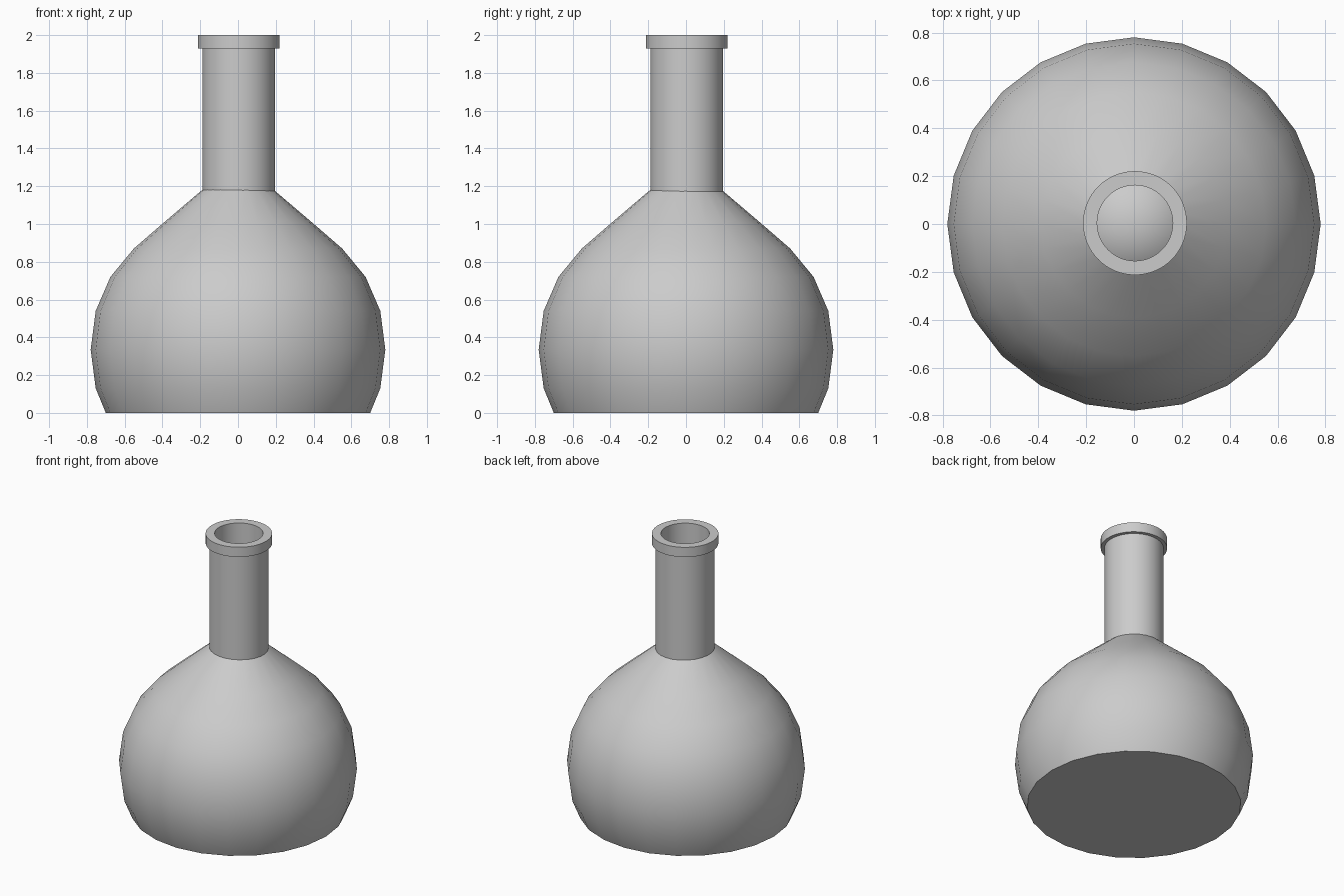
import bpy, bmesh, math

if "Cube" in bpy.data.objects:
    bpy.data.objects.remove(bpy.data.objects["Cube"])


def lathe(name, profile, sides, closed=False, offset=(0, 0), angle=35):
    """Revolve (radius, z) points round the z axis; radius 0 becomes a pole."""
    bm = bmesh.new()
    rings = []
    for r, z in profile:
        if r == 0:
            rings.append([bm.verts.new((offset[0], offset[1], z))] * sides)
        else:
            rings.append([bm.verts.new((offset[0] + r * math.cos(2 * math.pi * i / sides),
                                        offset[1] + r * math.sin(2 * math.pi * i / sides), z))
                          for i in range(sides)])
    pairs = list(zip(rings, rings[1:]))
    if closed:
        pairs.append((rings[-1], rings[0]))
    else:
        bm.faces.new(list(reversed(rings[0])))
    for a, b in pairs:
        for i in range(sides):
            j = (i + 1) % sides
            corners = list(dict.fromkeys((a[i], a[j], b[j], b[i])))
            bm.faces.new(corners)
    bmesh.ops.recalc_face_normals(bm, faces=bm.faces)
    mesh = bpy.data.meshes.new(name)
    bm.to_mesh(mesh)
    bm.free()
    obj = bpy.data.objects.new(name, mesh)
    bpy.context.collection.objects.link(obj)
    bpy.ops.object.select_all(action='DESELECT')
    obj.select_set(True)
    bpy.context.view_layer.objects.active = obj
    bpy.ops.object.shade_smooth_by_angle(angle=math.radians(angle))
    return obj


# Body: a 24-sided sphere cut flat at the base, with its top drawn up to a point
R = 0.78
heights = [0.13, 0.335, 0.54, 0.72, 0.87, 1.01, 1.17]
body_profile = [(0.70, 0)]
body_profile += [(R * math.cos(math.radians(15 * k)), z) for k, z in zip(range(-1, 6), heights)]
body_profile.append((0, 1.33))
lathe("flask_body", body_profile, 24)

# Neck and lip: one open tube with a collar at the rim
tube_profile = [(0.158, 1.10), (0.193, 1.10), (0.193, 1.93),
                (0.217, 1.93), (0.217, 2.0), (0.158, 2.0)]
lathe("flask_neck", tube_profile, 64, closed=True, offset=(0.004, 0.004))
